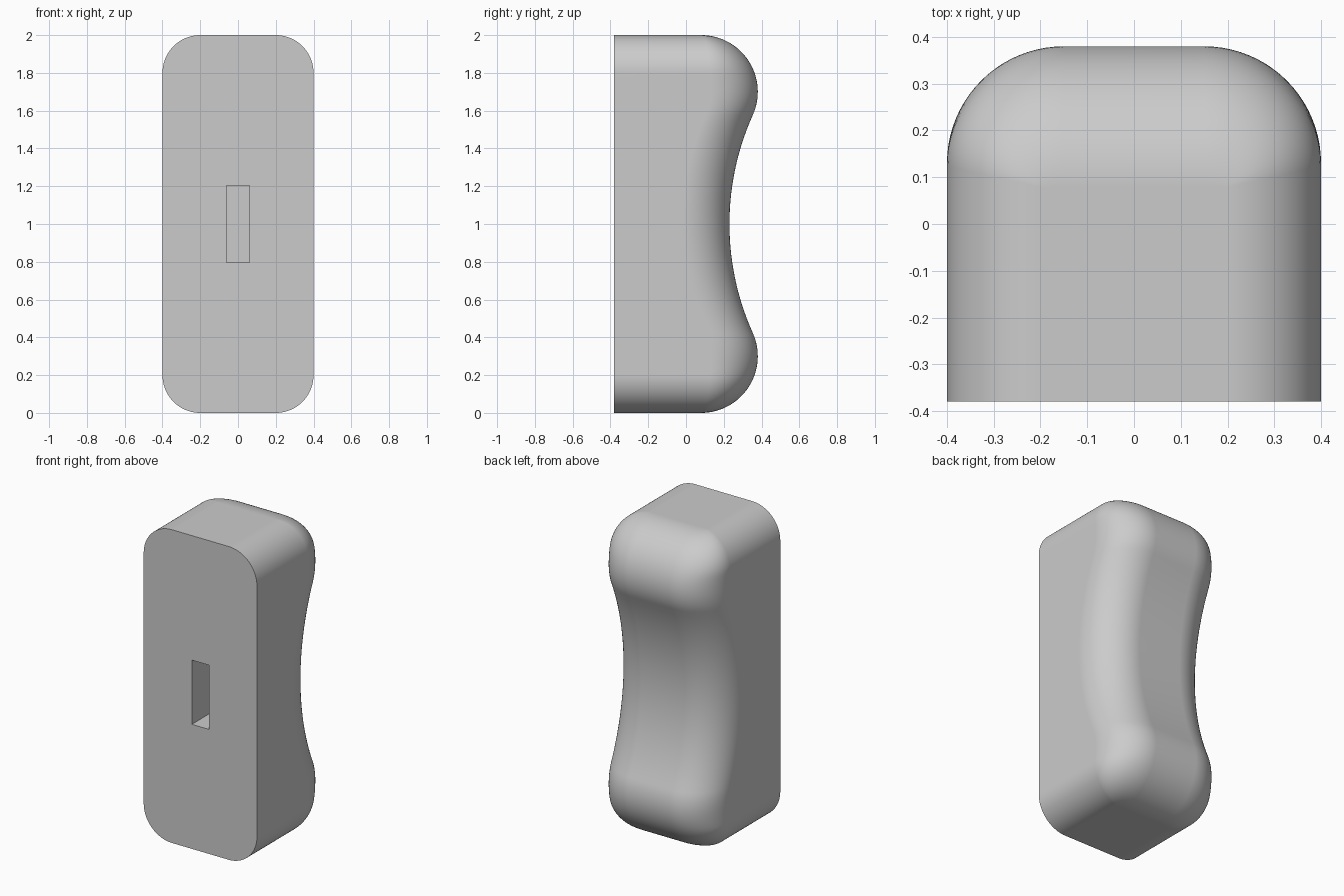
import bpy
import bmesh
from math import sin, cos, sqrt, pi, asin

cube = bpy.data.objects.get("Cube")
if cube:
    bpy.data.objects.remove(cube, do_unlink=True)

HALF_W, FRONT, CORNER, FILLET = 0.4, -0.38, 0.2, 0.25
CAP_R, CAP_Y, CAP_H = 0.3, 0.08, 0.7      # rounded ends of the back profile
WAIST = 0.23                              # back depth at mid height
# radius of the concave back, tangent to both rounded ends
HOLLOW = (CAP_R**2 - CAP_H**2 - (WAIST - CAP_Y)**2) / (2 * (WAIST - CAP_Y - CAP_R))
TANGENT = CAP_H * HOLLOW / (HOLLOW + CAP_R)

grey = bpy.data.materials.new("plain_grey")
grey.use_nodes = True
colour = (0.6, 0.6, 0.6, 1)
grey.diffuse_color = colour
grey.node_tree.nodes["Principled BSDF"].inputs["Base Color"].default_value = colour


def section(h, count=20):
    """Outline of the horizontal slice at distance h from mid height."""
    a = abs(h)
    half = HALF_W - CORNER + sqrt(max(0, CORNER**2 - max(0, a - 1 + CORNER)**2))
    s = sqrt(max(0, 1 - ((a - CAP_H) / CAP_R)**2)) if a > CAP_H else 1
    if a < TANGENT:
        back = WAIST + HOLLOW - sqrt(HOLLOW**2 - a * a)
    else:
        back = CAP_Y + sqrt(max(0, CAP_R**2 - (a - CAP_H)**2))
    depth = max(FILLET * s, 0.0005)
    inner = HALF_W - FILLET
    side = [(inner + (half - inner) * cos(t), back - depth + depth * sin(t))
            for t in (i * pi / 2 / count for i in range(count + 1))]
    right = [(half, FRONT)] + side
    return right + [(-x, y) for x, y in reversed(right)]


# Slice heights: even along the hollow, by angle around the ends
start = asin((TANGENT - CAP_H) / CAP_R)
upper = [CAP_H + CAP_R * sin(start + (pi / 2 - start) * i / 32) for i in range(33)]
hollow = [TANGENT * i / 14 for i in range(-13, 14)]
heights = [-h for h in reversed(upper)] + hollow + upper

# Body lofted through the slices
bm = bmesh.new()
rings = [[bm.verts.new((x, y, 1 + h)) for x, y in section(h)] for h in heights]
for low, high in zip(rings, rings[1:]):
    for i in range(len(low) - 1):
        bm.faces.new((low[i], low[i + 1], high[i + 1], high[i]))
bm.faces.new(rings[0][::-1])
bm.faces.new(rings[-1])
bm.faces.new([r[-1] for r in rings] + [r[0] for r in reversed(rings)])
bmesh.ops.recalc_face_normals(bm, faces=bm.faces)
mesh = bpy.data.meshes.new("grip_body")
bm.to_mesh(mesh)
bm.free()
body = bpy.data.objects.new("grip_body", mesh)
bpy.context.collection.objects.link(body)
mesh.materials.append(grey)

# Rectangular slot in the flat front
SLOT_DEPTH = 0.3
bpy.ops.mesh.primitive_cube_add(size=1, location=(0, FRONT, 1))
cutter = bpy.context.object
cutter.name = "slot_cutter"
cutter.scale = (0.12, 2 * SLOT_DEPTH, 0.41)
cutter.hide_render = True
cutter.data.materials.append(grey)

bpy.ops.object.select_all(action="DESELECT")
body.select_set(True)
bpy.context.view_layer.objects.active = body
cut = body.modifiers.new("slot", "BOOLEAN")
cut.operation = "DIFFERENCE"
cut.solver = "EXACT"
cut.object = cutter
bpy.ops.object.modifier_apply(modifier=cut.name)
bpy.data.objects.remove(cutter, do_unlink=True)

# Smooth shading with crisp front edges
bpy.ops.object.shade_smooth_by_angle(angle=0.6)
weighted = body.modifiers.new("even_shading", "WEIGHTED_NORMAL")
weighted.keep_sharp = True
